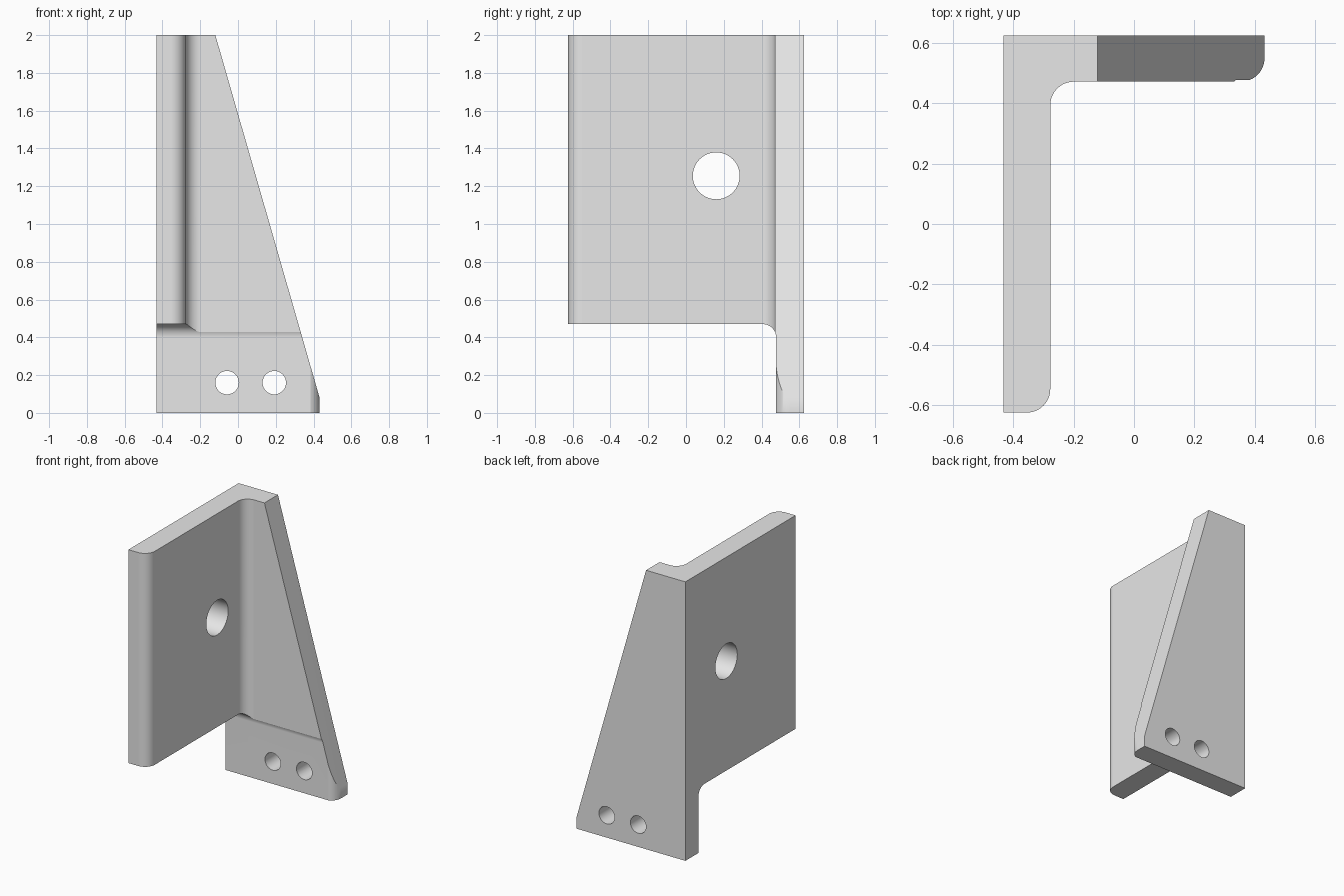
import bpy
import bmesh
from math import cos, sin, radians
from mathutils import Vector

if "Cube" in bpy.data.objects:
    bpy.data.objects.remove(bpy.data.objects["Cube"], do_unlink=True)

# Outer extents and inner faces
X, Y, TOP = 0.432, 0.624, 2.0
IN_X, IN_Y = -0.277, 0.471
R = 0.078

grey = bpy.data.materials.new("plain grey")
grey.use_nodes = True
grey.diffuse_color = (0.8, 0.8, 0.8, 1)
grey.node_tree.nodes["Principled BSDF"].inputs["Base Color"].default_value = (0.8, 0.8, 0.8, 1)


def arc(cx, cy, r, start, end, steps=12):
    angles = [radians(start + (end - start) * i / steps) for i in range(steps + 1)]
    return [(cx + r * cos(a), cy + r * sin(a)) for a in angles]


def prism(name, outline, axis, lo, hi):
    """Extrude a 2D outline along an axis; the outline uses the other two axes in order."""
    def place(p, depth):
        co = list(p)
        co.insert("xyz".index(axis), depth)
        return co

    bm = bmesh.new()
    face = bm.faces.new([bm.verts.new(place(p, lo)) for p in outline])
    extruded = bmesh.ops.extrude_face_region(bm, geom=[face])["geom"]
    shift = Vector(place((0, 0), hi - lo))
    bmesh.ops.translate(bm, vec=shift, verts=[g for g in extruded if isinstance(g, bmesh.types.BMVert)])
    bmesh.ops.recalc_face_normals(bm, faces=bm.faces)
    mesh = bpy.data.meshes.new(name)
    bm.to_mesh(mesh)
    bm.free()
    mesh.materials.append(grey)
    obj = bpy.data.objects.new(name, mesh)
    bpy.context.collection.objects.link(obj)
    return obj


# Angle section with a rounded root and rounded toes
section = [(-X, Y), (-X, -Y)]
section += arc(IN_X - R, -Y + R, R, -90, 0)
section += arc(IN_X + R, IN_Y - R, R, 180, 90)
section += arc(X - R, IN_Y + R, R, -90, 0)
section += [(X, Y)]
bracket = prism("angle_bracket", section, "z", 0, TOP)

# Sloped edge of the back plate
bm = bmesh.new()
bm.from_mesh(bracket.data)
cut = bmesh.ops.bisect_plane(bm, geom=bm.verts[:] + bm.edges[:] + bm.faces[:],
                             plane_co=(-0.12, 0, TOP), plane_no=(1.92, 0, 0.552),
                             clear_outer=True)["geom_cut"]
bmesh.ops.edgeloop_fill(bm, edges=[g for g in cut if isinstance(g, bmesh.types.BMEdge)])
bmesh.ops.recalc_face_normals(bm, faces=bm.faces)
bm.to_mesh(bracket.data)
bm.free()

# Notch under the side plate, with a filleted inner corner
notch = [(-1, -1), (0.477, -1)] + arc(0.407, 0.40, 0.07, 0, 90) + [(-1, 0.47)]
cutters = [prism("notch_cutter", notch, "x", -1, 1)]

# Large side hole and two mounting holes
side_hole = arc(0.16, 1.255, 0.124, 0, 360, 64)[:-1]
cutters.append(prism("side_hole_cutter", side_hole, "x", -1, 0))
for x in (-0.058, 0.192):
    mount_hole = arc(x, 0.16, 0.062, 0, 360, 48)[:-1]
    cutters.append(prism("mount_hole_cutter", mount_hole, "y", 0.2, 1))

bpy.ops.object.select_all(action="DESELECT")
bracket.select_set(True)
bpy.context.view_layer.objects.active = bracket
for cutter in cutters:
    cutter.hide_render = True
    mod = bracket.modifiers.new(cutter.name, "BOOLEAN")
    mod.operation = "DIFFERENCE"
    mod.solver = "EXACT"
    mod.object = cutter
    bpy.ops.object.modifier_apply(modifier=mod.name)
    bpy.data.objects.remove(cutter, do_unlink=True)

# Smooth rounds, crisp edges, flat plates
bpy.ops.object.shade_smooth_by_angle(angle=radians(25))
weighted = bracket.modifiers.new("weighted_normals", "WEIGHTED_NORMAL")
weighted.keep_sharp = True
